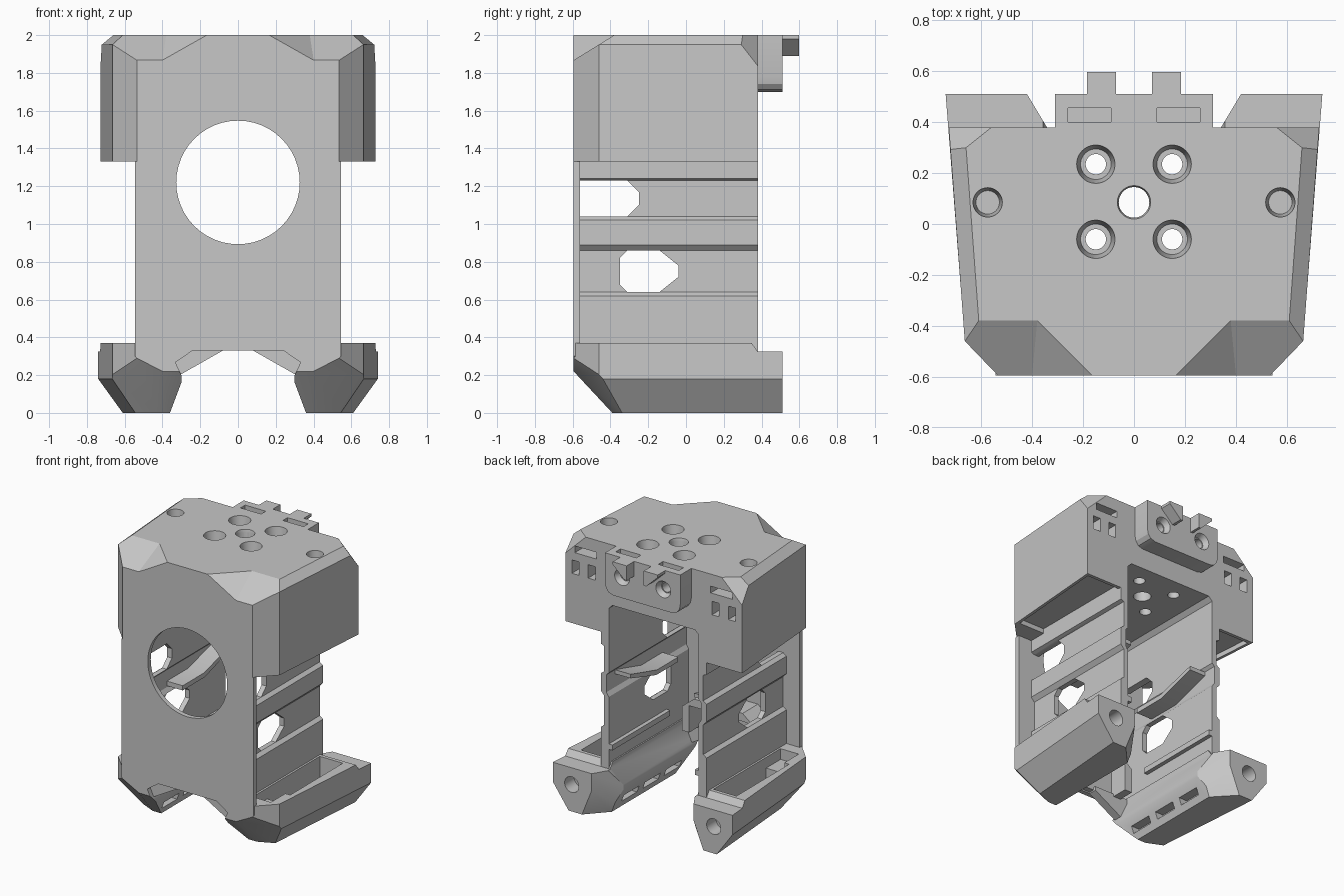
import bpy, bmesh, math
from mathutils import Vector, Matrix

if "Cube" in bpy.data.objects:
    bpy.data.objects.remove(bpy.data.objects["Cube"])

grey = bpy.data.materials.new("plain grey")
grey.use_nodes = True
COLOR = (0.57, 0.57, 0.57, 1)
grey.diffuse_color = COLOR
grey.node_tree.nodes["Principled BSDF"].inputs["Base Color"].default_value = COLOR


def finish(name, bm):
    bmesh.ops.recalc_face_normals(bm, faces=bm.faces)
    mesh = bpy.data.meshes.new(name)
    bm.to_mesh(mesh)
    bm.free()
    mesh.materials.append(grey)
    obj = bpy.data.objects.new(name, mesh)
    bpy.context.collection.objects.link(obj)
    return obj


def place(axis, u, v, w):
    """Profile (u, v) lies across the axis; w runs along it."""
    return {"x": (w, u, v), "y": (u, w, v), "z": (u, v, w)}[axis]


def prism(name, points, axis, lo, hi, s=1, planes=(), taper=0):
    bm = bmesh.new()
    ends = []
    for w in (lo, hi):
        ends.append([bm.verts.new(place(axis, u, v, w)) for u, v in points])
    bm.faces.new(ends[0])
    bm.faces.new(ends[1])
    n = len(points)
    for i in range(n):
        j = (i + 1) % n
        bm.faces.new((ends[0][i], ends[0][j], ends[1][j], ends[1][i]))
    # the outer side widens towards the back
    for v in bm.verts:
        if v.co.x > .55:
            v.co.x += taper * (v.co.y - .38)
    # chamfer planes, each given by three points; the centre side is kept
    centre = sum((v.co for v in bm.verts), Vector()) / len(bm.verts)
    for a, b, c in planes:
        a, b, c = Vector(a), Vector(b), Vector(c)
        normal = (b - a).cross(c - a).normalized()
        if (centre - a).dot(normal) > 0:
            normal = -normal
        bmesh.ops.bisect_plane(bm, geom=bm.verts[:] + bm.edges[:] + bm.faces[:],
                               plane_co=a, plane_no=normal, clear_outer=True)
        bmesh.ops.holes_fill(bm, edges=[e for e in bm.edges if e.is_boundary])
    if s < 0:
        bmesh.ops.scale(bm, verts=bm.verts, vec=(-1, 1, 1))
    return finish(name, bm)


def box(name, x0, x1, y0, y1, z0, z1, s=1):
    return prism(name, [(x0, y0), (x1, y0), (x1, y1), (x0, y1)], "z", z0, z1, s)


def hull(name, points, s=1):
    bm = bmesh.new()
    for x, y, z in points:
        bm.verts.new((s * x, y, z))
    bmesh.ops.convex_hull(bm, input=bm.verts)
    return finish(name, bm)


def cyl(u, v, r, axis, lo, hi, s=1, flare=0):
    bm = bmesh.new()
    bmesh.ops.create_cone(bm, cap_ends=True, segments=48, radius1=r,
                          radius2=r + flare, depth=hi - lo)
    if axis == "y":
        bmesh.ops.rotate(bm, verts=bm.verts, matrix=Matrix.Rotation(-math.pi / 2, 3, "X"))
    x, y, z = place(axis, u, v, (lo + hi) / 2)
    bmesh.ops.translate(bm, verts=bm.verts, vec=(s * x, y, z))
    return finish("cutter", bm)


def cut(target, *cutters):
    for c in cutters:
        mod = target.modifiers.new("cut", "BOOLEAN")
        mod.operation, mod.solver, mod.object = "DIFFERENCE", "EXACT", c
        bpy.context.view_layer.objects.active = target
        bpy.ops.object.modifier_apply(modifier=mod.name)
        bpy.data.objects.remove(c)


def both(points):
    return points + [(-x, v) for x, v in reversed(points)]


SIDES = (1, -1)

# Upper block with chamfered rim
chamfers = []
for s in SIDES:
    chamfers.append([(s * .66, .3, 2), (s * .61, -.38, 2), (s * .665, -.46, 1.95)])
    chamfers.append([(s * .66, .3, 2), (s * .56, .38, 2), (s * .725, .38, 1.84)])
cap = prism("upper_block", both([(.535, -.595), (.665, -.46), (.728, .38)]),
            "z", 1.33, 2, planes=chamfers)
cut(cap, prism("cutter", both([(.37, 1.2), (.37, 1.52), (.34, 1.55)]), "y", -.56, .6))
cut(cap, cyl(0, 1.22, .327, "y", -.8, -.4), cyl(0, .085, .06, "z", 1.4, 2.2),
    cyl(0, .085, .055, "z", 1.96, 2.005, flare=.012))
for s in SIDES:
    # Front corner facets
    low = [(.38, -.38, 2), (.9, -.38, 2), (.11, -.65, 2), (.406, -.65, 1.833), (.9, -.65, 1.833)]
    cut(cap, hull("cutter", low + [(x, y, 2.3) for x, y, z in low], s))
    # Fixing holes with countersinks
    for y in (.235, -.06):
        cut(cap, cyl(.15, y, .04, "z", 1.4, 2.2, s),
            cyl(.15, y, .06, "z", 1.9, 2.005, s, flare=.016))
    cut(cap, cyl(.575, .085, .046, "z", 1.85, 2.005, s, flare=.012))
    # Rear sockets and underside recess of the wings
    cut(cap, box("cutter", .47, .65, .28, .5, 1.86, 1.91, s))
    for x in (.51, .645):
        cut(cap, box("cutter", x - .03, x + .03, .28, .5, 1.7, 1.8, s))
    cut(cap, prism("cutter", [(.425, -.43), (.645, -.43), (.705, .355), (.425, .355)],
                   "z", 1.2, 1.365, s))

# Front plate with the fan opening
plate = prism("front_plate", both([(.545, 1.33), (.545, .3), (.535, .29), (.4, .22), (.24, .33)]),
              "y", -.595, -.56)
cut(plate, cyl(0, 1.22, .327, "y", -.8, -.4))

# Rear mounting plate
mount = prism("rear_mount", both([(.31, 2), (.31, 1.78), (.302, 1.74), (.28, 1.712), (.24, 1.7)]),
              "y", .36, .51)
for s in SIDES:
    cut(mount, box("cutter", .09, .26, .4, .455, 1.93, 2.2, s))
    cut(mount, cyl(.17, 1.855, .035, "y", .37, .6, s),
        cyl(.17, 1.855, .042, "y", .47, .512, s, flare=.02))
    prism("rear_tab", [(.07, 2), (.185, 2), (.185, 1.98), (.09, 1.89), (.07, 1.89)],
          "y", .5, .598, s)

# Ribbed side walls with two windows each
outer = [(.435, .3), (.435, .62), (.408, .64), (.408, .86), (.435, .89), (.435, 1.02),
         (.408, 1.04), (.408, 1.23), (.435, 1.24), (.435, 1.38)]
inner = [(.37, 1.38), (.37, 1.04), (.39, 1.02), (.39, .89), (.37, .86), (.37, .3)]
upper_window = [(-.56, 1.23), (-.31, 1.23), (-.25, 1.17), (-.25, 1.1), (-.31, 1.04), (-.56, 1.04)]
lower_window = [(-.35, .82), (-.31, .86), (-.14, .86), (-.04, .78), (-.04, .72),
                (-.14, .64), (-.31, .64), (-.35, .68)]
for s in SIDES:
    wall = prism("side_wall", outer + inner, "y", -.561, .38, s)
    for window in (upper_window, lower_window):
        cut(wall, prism("cutter", window, "x", .2, .6, s))
    # Sloping air guide and lower rail inside the wall
    prism("air_guide", [(-.28, .9), (-.02, .9), (.28, .99), (.28, 1.02), (-.03, .935), (-.28, .935)],
          "x", .26, .4, s)
    box("inner_rail", .34, .38, -.3, .38, .47, .51, s)

# Feet: hollow ducts with chamfered ends
section = [(.36, 0), (.6, 0), (.73, .18), (.73, .37), (.36, .37), (.36, .33), (.3, .2), (.3, .16)]
foot_planes = [
    [(.535, -.595, 0), (.665, -.46, 0), (.665, -.46, 1)],
    [(0, -.595, .22), (1, -.595, .22), (0, -.39, 0)],
    [(.535, -.595, .29), (.4, -.595, .22), (.66, -.46, .2)],
    [(.36, .41, 0), (.42, .51, 0), (.42, .51, 1)],
    [(.42, .51, .2), (.5, .51, 0), (.36, .36, 0)],
]
for s in SIDES:
    foot = prism("foot_duct", section, "y", -.595, .51, s, foot_planes, taper=.078)
    # Lowered rear end, open tray, screw hole and air outlets
    cut(foot, prism("cutter", [(.34, .38), (.38, .325), (.7, .325), (.7, .5), (.34, .5)],
                    "x", .2, .9, s))
    cut(foot, prism("cutter", [(.45, .1), (.54, .1), (.64, .22), (.64, .5), (.45, .5)],
                    "y", -.3, .32, s))
    cut(foot, box("cutter", .45, .6, -.47, -.29, .29, .5, s))
    cut(foot, cyl(.585, .2, .058, "y", .4, .6, s))
    for y in (-.32, -.07, .18):
        cut(foot, box("cutter", .2, .39, y - .09, y + .09, .05, .1, s))

# Lamp holder behind the lower edge of the plate
holder = prism("lamp_holder", both([(.3, .34), (.3, .52), (.2, .6)]), "y", -.561, -.38)
cut(holder, box("cutter", -.24, .24, -.52, -.3, .2, .54))
for s in SIDES:
    prism("lower_brace", [(.08, .33), (.3, .205), (.38, .205), (.38, .36), (.08, .36)],
          "y", -.561, -.5, s)

# Crisp edges, smooth holes
for obj in bpy.context.scene.objects:
    if obj.type == "MESH":
        bpy.ops.object.select_all(action="DESELECT")
        obj.select_set(True)
        bpy.context.view_layer.objects.active = obj
        bpy.ops.object.shade_smooth_by_angle(angle=math.radians(25))
